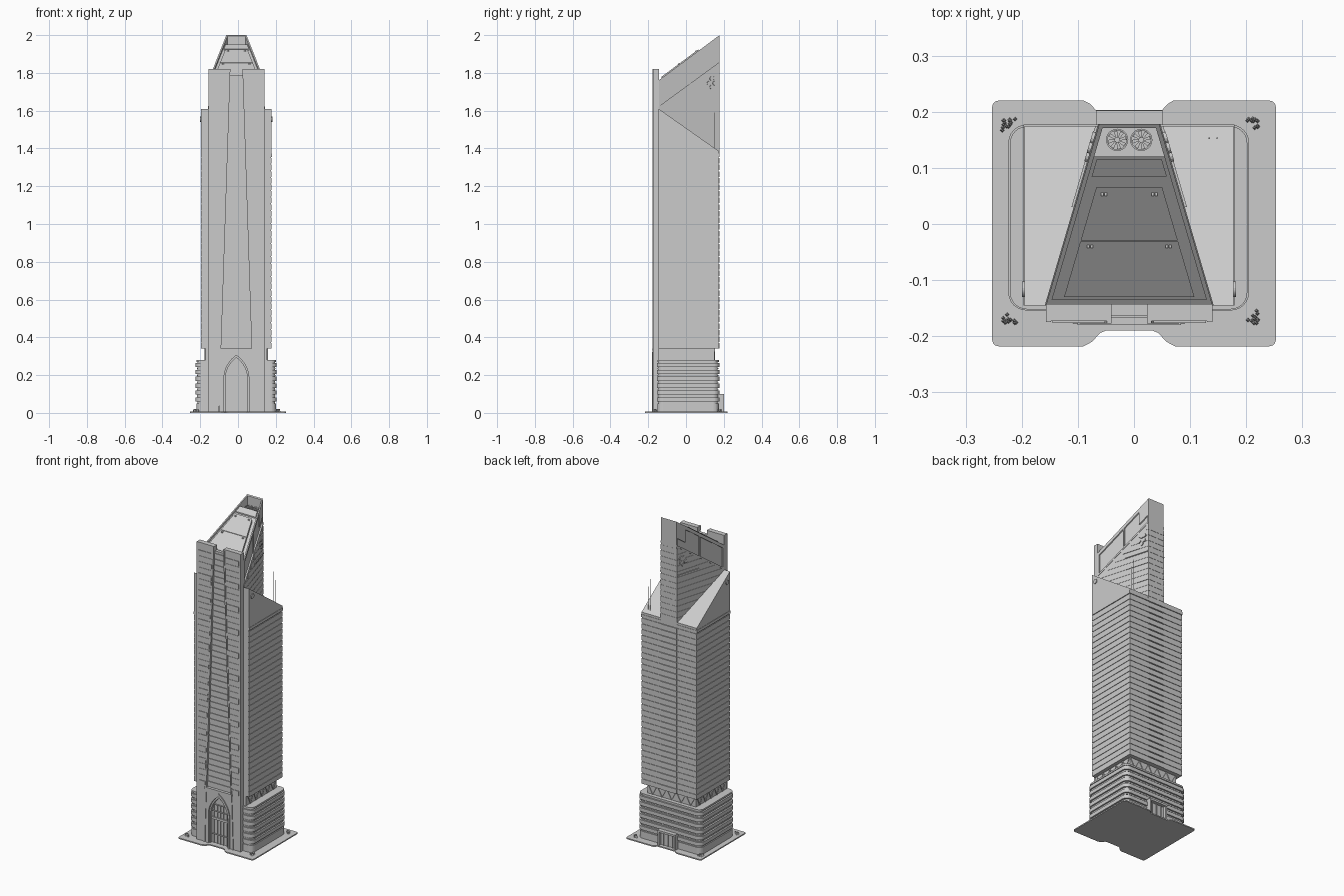
import bpy, bmesh, math, random
from mathutils import Vector

if "Cube" in bpy.data.objects:
    bpy.data.objects.remove(bpy.data.objects["Cube"])

random.seed(4)
CX = -0.0085                      # symmetry line of the tower
parts = {}

def bm_for(name):
    return parts.setdefault(name, bmesh.new())

def loft(name, a, b):
    """Closed solid between two matching rings of 3D points."""
    bm = bm_for(name)
    va, vb = [bm.verts.new(p) for p in a], [bm.verts.new(p) for p in b]
    bm.faces.new(va[::-1])
    bm.faces.new(vb)
    n = len(va)
    for i in range(n):
        bm.faces.new((va[i], va[(i + 1) % n], vb[(i + 1) % n], vb[i]))

def prism(name, pts, z0, z1):
    """Plan outline raised from z0 to z1 (numbers or functions of y)."""
    f = lambda z, y: z(y) if callable(z) else z
    loft(name, [(x, y, f(z0, y)) for x, y in pts], [(x, y, f(z1, y)) for x, y in pts])

def front(name, pts, y0, y1, mirror=False):
    """Elevation outline (offset from CX, z) extruded in y."""
    for s in (1, -1) if mirror else (1,):
        loft(name, [(CX + s * x, y0, z) for x, z in pts], [(CX + s * x, y1, z) for x, z in pts])

def box(name, x0, x1, y0, y1, z0, z1):
    prism(name, [(x0, y0), (x1, y0), (x1, y1), (x0, y1)], z0, z1)

def rounded(x0, x1, y0, y1, r, n=6):
    out = []
    for cx, cy, a in ((x1-r, y1-r, 0), (x0+r, y1-r, 90), (x0+r, y0+r, 180), (x1-r, y0+r, 270)):
        for i in range(n + 1):
            t = math.radians(a + 90 * i / n)
            out.append((cx + r * math.cos(t), cy + r * math.sin(t)))
    return out

def disc(name, c, axis, r, h, n=20):
    c, axis = Vector(c), Vector(axis).normalized()
    u = axis.orthogonal().normalized()
    v = axis.cross(u)
    ring = [c + r * (math.cos(t) * u + math.sin(t) * v) for t in (2 * math.pi * i / n for i in range(n))]
    loft(name, ring, [p + axis * h for p in ring])

def hw(y): return 0.1485 - (y + 0.145) / 0.323 * 0.095     # half width of wedge plan
def z_low(y): return 1.61 + 0.73 * (y + 0.145)             # bottom of crown
def z_top(y): return 1.76 + 0.743 * (y + 0.145)            # sloping rim

def wedge(y0, y1, o=0.0):
    return [(CX - hw(y0) - o, y0), (CX + hw(y0) + o, y0), (CX + hw(y1) + o, y1), (CX - hw(y1) - o, y1)]

def side_strip(name, y0, y1, z0, z1, o0, o1):
    """Mirrored strip lying on the slanted wedge flanks."""
    for s in (1, -1):
        prism(name, [(CX + s * (hw(y0) + o0), y0), (CX + s * (hw(y0) + o1), y0),
                     (CX + s * (hw(y1) + o1), y1), (CX + s * (hw(y1) + o0), y1)], z0, z1)

# Base plate with notched front and back
plate = rounded(-0.253, 0.253, -0.218, 0.22, 0.012, 3)
back = [(0.07, 0.22), (0.06, 0.214), (0.05, 0.203), (-0.068, 0.203), (-0.078, 0.214), (-0.09, 0.22)]
frnt = [(-0.09, -0.218), (-0.075, -0.21), (-0.06, -0.194), (-0.05, -0.19),
        (0.033, -0.19), (0.043, -0.194), (0.058, -0.21), (0.073, -0.218)]
prism("base_plate", plate[:4] + back + plate[4:12] + frnt + plate[12:], 0, 0.007)

# Corner planting: small clusters of cones made of tiny tetrahedral tufts
for sx in (-1, 1):
    for sy in (-1, 1):
        for i in range(14):
            a, b = random.random(), random.random()
            if a + b > 1: a, b = 1 - a, 1 - b
            x, y = CX * 0.8 + sx * (0.217 - 0.028 * a + 0.011), sy * (0.188 - 0.026 * b) + (0 if sy > 0 else 0.02)
            y = y if sy > 0 else y - 0.01
            ring = [(x + 0.004 * math.cos(t), y + 0.004 * math.sin(t), 0.006) for t in (0, 1.57, 3.14, 4.71)]
            loft("corner_plants", ring, [(x + (p[0]-x) * 0.3, y + (p[1]-y) * 0.3, 0.02) for p in ring])

# Podium: rounded core with stacked bands
prism("podium_core", rounded(-0.214, 0.196, -0.148, 0.168, 0.026), 0.007, 0.276)
prism("podium_plinth", rounded(-0.221, 0.202, -0.152, 0.174, 0.03), 0.007, 0.05)
for i in range(6):
    z = 0.06 + i * 0.0365
    prism("podium_bands", rounded(-0.224, 0.205, -0.154, 0.177, 0.032), z, z + 0.022)
    prism("podium_bands", rounded(-0.218, 0.199, -0.15, 0.171, 0.028), z + 0.027, z + 0.031)
prism("podium_cap", rounded(-0.221, 0.202, -0.152, 0.174, 0.03), 0.27, 0.28)

# Rear entrance
for x in (-0.068, 0.042):
    box("rear_entrance", x, x + 0.01, 0.165, 0.2, 0.007, 0.1)
box("rear_entrance", -0.068, 0.052, 0.165, 0.202, 0.088, 0.1)
for x in (-0.04, -0.0095, 0.021):
    box("rear_entrance", x, x + 0.003, 0.17, 0.186, 0.007, 0.09)
box("rear_entrance", -0.06, 0.044, 0.165, 0.18, 0.007, 0.09)

# Recessed neck with diagonal braces
box("neck", -0.173, 0.154, -0.145, 0.15, 0.275, 0.345)
for i in range(10):
    x, y = -0.168 + i * 0.032, -0.13 + i * 0.0275
    a, b = (0.28, 0.34) if i % 2 else (0.34, 0.28)
    loft("neck_braces", [(x, .15, a - .003), (x, .154, a - .003), (x, .154, a + .003), (x, .15, a + .003)],
         [(x + .032, .15, b - .003), (x + .032, .154, b - .003), (x + .032, .154, b + .003), (x + .032, .15, b + .003)])
    for xs, d in ((0.154, .004), (-0.173, -.004)):
        loft("neck_braces", [(xs, y, a - .003), (xs + d, y, a - .003), (xs + d, y, a + .003), (xs, y, a + .003)],
             [(xs, y + .0275, b - .003), (xs + d, y + .0275, b - .003), (xs + d, y + .0275, b + .003), (xs, y + .0275, b + .003)])

# Main shaft: inset core, one slab per floor, rear centre strip
X0, X1, Y0, Y1 = -0.195, 0.177, -0.145, 0.175
box("shaft_core", X0 + .003, X1 - .003, Y0, Y1 - .003, 0.342, 1.37)
for i in range(29):
    z = 0.34 + i * 0.035
    box("shaft_floors", X0, X1, Y0, Y1, z, z + 0.029)
    box("rear_strip_floors", CX - .0535, CX + .0535, 0.16, 0.178, z, z + 0.029)
box("shaft_cornice", X0 - .002, X1 + .002, Y0, Y1 + .002, 1.355, 1.372)

# Shoulders with sloping roofs
roof = lambda y: 1.61 - (y + 0.145) * 0.703
box("shoulders", X0, X1, Y0, Y1, 1.37, roof)
for x, d in ((X0, -1), (X1, 1)):
    disc("shoulder_lamps", (x, -0.116, 1.555), (d, 0, 0), 0.014, 0.005)

# Wedge tower above the shoulders, with floor ledges clipped by the crown slope
prism("wedge_wall", wedge(-0.145, 0.177), 1.36, z_low)
for i in range(13):
    z = 1.385 + i * 0.035
    ys = max(-0.145, (z + .029 - 1.61) / 0.73 - 0.145)
    if ys < 0.17:
        prism("wedge_floors", wedge(ys, 0.1785, 0.0018), z, z + 0.029)
side_strip("wedge_ledge", 0.03, 0.175, 1.667, 1.674, 0, 0.006)
for s in (1, -1):
    for y, z in ((0.12, 1.745), (0.135, 1.77), (0.15, 1.745), (0.135, 1.725), (0.152, 1.772)):
        disc("flank_dishes", (CX + s * (hw(y) - .002), y, z), (s, 0.29, 0), 0.011, 0.009, 14)

# Crown: inset flanks, rails and posts
prism("crown_body", wedge(-0.145, 0.12, -0.007), lambda y: z_low(y) - .02, lambda y: z_top(y) - .012)
prism("crown_body", wedge(0.12, 0.176, -0.007), 1.78, 1.93)
prism("crown_rear_wall", wedge(0.171, 0.178), 1.82, z_top)
side_strip("crown_rails", -0.145, 0.178, z_low, lambda y: z_low(y) + .012, -.008, .002)
side_strip("crown_rails", -0.145, 0.178, lambda y: z_top(y) - .022, z_top, -.008, 0)
for y0, y1 in ((-0.145, -0.135), (0.018, 0.024)):
    side_strip("crown_posts", y0, y1, z_low, z_top, -.008, 0)
side_strip("crown_posts", 0.118, 0.178, lambda y: z_top(y) - .1, z_top, -.008, 0)
prism("crown_front_rail", wedge(-0.145, -0.135), 1.6, z_top)

# Raised roof panel, cross steps and clips
for y0, y1, h in ((-0.13, -0.031, .008), (-0.029, 0.065, .008), (0.085, 0.115, -.004)):
    o = -0.028 if h > 0 else -0.014
    prism("roof_panels", wedge(y0, y1, o), lambda y: z_top(y) - .02, lambda y, h=h: z_top(y) + h)
for y, dx in ((0.053, 0.045), (-0.04, 0.07)):
    for s in (1, -1):
        for k in (-.003, .003):
            x = CX + s * dx + k
            box("roof_clips", x - .002, x + .002, y - .003, y + .003, z_top(y), z_top(y) + .012)

# Roof fans in the rear well
for s in (1, -1):
    c = (CX + s * 0.0215, 0.15)
    for i in range(20):
        t0, t1 = (2 * math.pi * k / 20 for k in (i, i + 1))
        prism("fan_rings", [(c[0] + r * math.cos(t), c[1] + r * math.sin(t))
                            for r, t in ((.017, t0), (.0198, t0), (.0198, t1), (.017, t1))], 1.928, 1.942)
    disc("fan_hubs", (*c, 1.928), (0, 0, 1), 0.005, 0.012, 12)
    for i in range(8):
        t = math.pi * i / 4
        prism("fan_blades", [(c[0] + r * math.cos(t + d), c[1] + r * math.sin(t + d))
                             for r, d in ((.004, -.3), (.0165, 0), (.0165, .42), (.004, .5))], 1.931, 1.936)

# Antennas
disc("antennas", (0.134, 0.153, 1.39), (0, 0, 1), 0.0016, 0.2, 8)
disc("antennas", (0.148, 0.153, 1.39), (0, 0, 1), 0.0016, 0.15, 8)

# Front piers flanking a tapering central strip
taper = lambda z: 0.092 - 0.06 * z / 1.82
front("front_piers", [(taper(0), 0), (0.1485, 0), (0.1485, 1.82), (taper(1.82), 1.82)], -0.173, -0.143, True)
front("pier_trims", [(taper(0), 0), (taper(0) + .008, 0), (taper(1.82) + .008, 1.82), (taper(1.82), 1.82)], -0.177, -0.17, True)
front("pier_trims", [(0.139, 0), (0.1485, 0), (0.1485, 1.82), (0.139, 1.82)], -0.175, -0.17, True)
for i in range(41):
    z = 0.345 + i * 0.035
    front("pier_floors", [(taper(z) + .01, z), (0.137, z), (0.137, z + .029), (taper(z + .029) + .01, z + .029)],
          -0.1752 if i % 4 else -0.1765, -0.172, True)
front("central_strip", [(-taper(.3), .3), (taper(.3), .3), (taper(1.79), 1.79), (-taper(1.79), 1.79)], -0.163, -0.143)
for i in range(41):
    z = 0.35 + i * 0.035
    w = taper(z) - .001
    front("strip_floors", [(-w, z), (w, z), (w - .001, z + .026), (-w + .001, z + .026)], -0.167, -0.16)

# Pointed entrance arch: nested rings and a surrounding panel
def arch(w, h0, h1, n=10):
    """Half outline from the foot to the peak."""
    h = h1 - h0
    R = (w * w + h * h) / (2 * w)
    a = math.asin(min(1, h / R))
    return [(w, 0.007)] + [(w - R + R * math.cos(a * i / n), h0 + R * math.sin(a * i / n)) for i in range(n + 1)]

front("portal_panel", arch(.075, .18, .32) + [(0, .34), (.09, .34), (.09, .007)], -0.174, -0.15, True)
for w0, w1, p0, p1, y in ((.066, .078, .305, .323, -.18), (.058, .067, .292, .306, -.17)):
    A, B = arch(w0, .18, p0), arch(w1, .18, p1)
    for i in range(len(A) - 1):
        front("portal_arch", [A[i], B[i], B[i + 1], A[i + 1]], y, -0.148, True)
front("portal_panel", [(-.092, .33), (.092, .33), (.092, .342), (-.092, .342)], -0.18, -0.15)
front("portal_back", [(-.09, 0), (.09, 0), (.09, .33), (-.09, .33)], -0.154, -0.14)
for x in (-.045, -.022, -.0015, .019, .042):
    front("door_mullions", [(x, .007), (x + .003, .007), (x + .003, .24), (x, .24)], -0.158, -0.15)
for z, t in ((.06, .004), (.15, .014), (.2, .004), (.24, .004)):
    front("door_transoms", [(-.058, z), (.058, z), (.058, z + t), (-.058, z + t)], -0.161, -0.15)

# Turn every collected part into an object
for name, bm in parts.items():
    bmesh.ops.recalc_face_normals(bm, faces=bm.faces[:])
    me = bpy.data.meshes.new(name)
    bm.to_mesh(me)
    bm.free()
    bpy.context.collection.objects.link(bpy.data.objects.new(name, me))
